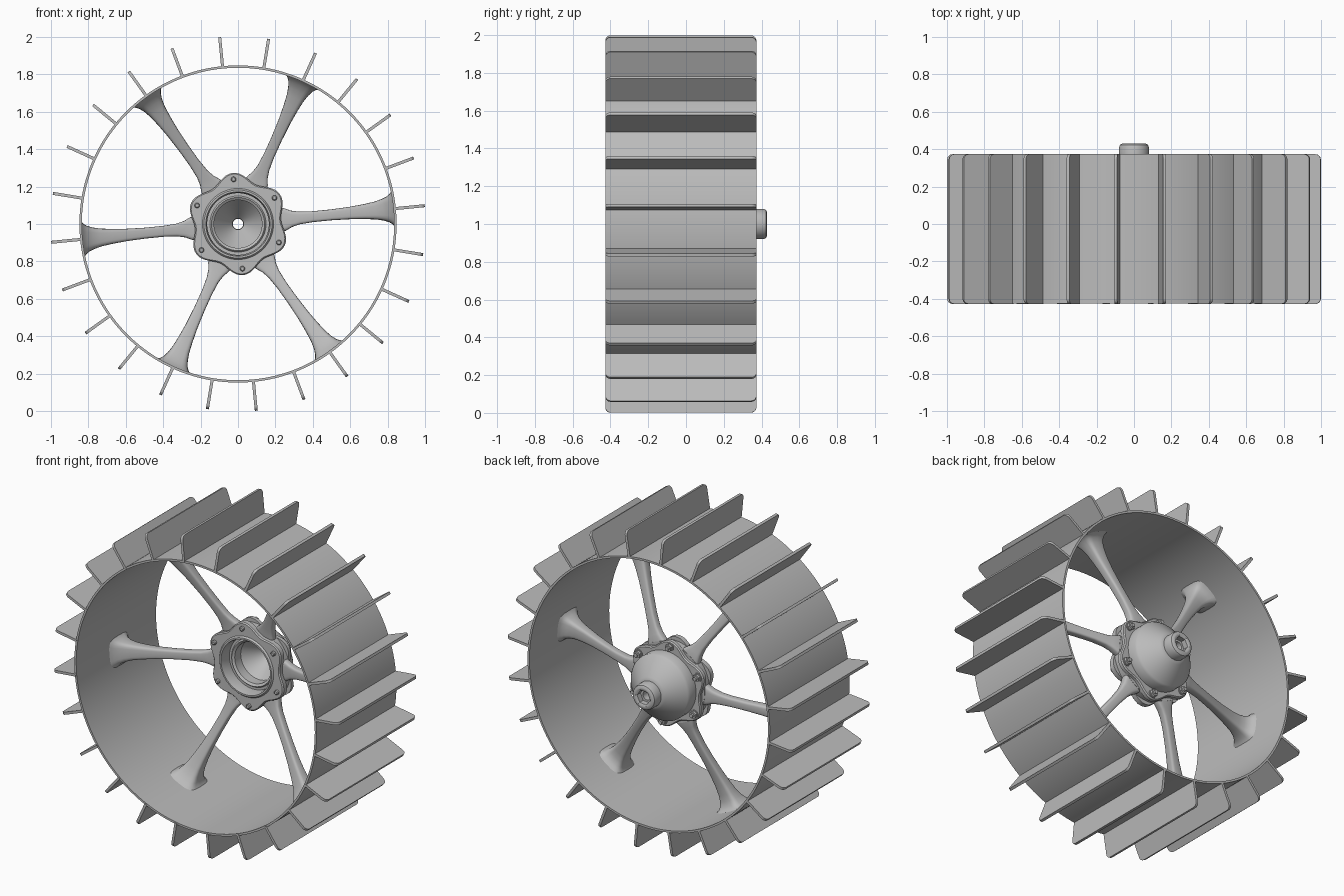
import bpy, bmesh, math
from math import sin, cos, pi, radians

if "Cube" in bpy.data.objects:
    bpy.data.objects.remove(bpy.data.objects["Cube"])

OFF = radians(5.6)          # angular offset of the spokes and fins
mat = bpy.data.materials.new("grey_metal")
mat.diffuse_color = (0.5, 0.5, 0.5, 1)
mat.use_nodes = True
mat.node_tree.nodes["Principled BSDF"].inputs["Base Color"].default_value = mat.diffuse_color


def polar(r, t, y, a):
    """Point at radius r, sideways offset t, depth y, on the ray at angle a."""
    return (r * cos(a) - t * sin(a), y, 1 + r * sin(a) + t * cos(a))


def finish(name, bm, angle=35):
    bmesh.ops.recalc_face_normals(bm, faces=bm.faces)
    me = bpy.data.meshes.new(name)
    bm.to_mesh(me)
    bm.free()
    ob = bpy.data.objects.new(name, me)
    bpy.context.collection.objects.link(ob)
    me.materials.append(mat)
    bpy.ops.object.select_all(action='DESELECT')
    bpy.context.view_layer.objects.active = ob
    ob.select_set(True)
    bpy.ops.object.shade_smooth_by_angle(angle=radians(angle))
    return ob


def skin(bm, rings, closed=False, caps=True):
    """Bridge rings of points; closed joins the last ring to the first."""
    vs = [[bm.verts.new(p) for p in ring] for ring in rings]
    n, m = len(vs), len(vs[0])
    for i in range(n if closed else n - 1):
        a, b = vs[i], vs[(i + 1) % n]
        for j in range(m):
            k = (j + 1) % m
            bm.faces.new((a[j], a[k], b[k], b[j]))
    if caps and not closed:
        bm.faces.new(vs[0])
        bm.faces.new(vs[-1])


def lathe(name, profile, seg=96, shape=None):
    """Closed (radius, depth) profile turned about the axle."""
    bm = bmesh.new()
    rings = []
    for i in range(seg):
        a = OFF + 2 * pi * i / seg
        rings.append([polar(shape(r, a - OFF) if shape else r, 0, y, a) for r, y in profile])
    skin(bm, rings, closed=True)
    return finish(name, bm)


# Rim band
lathe("rim", [(0.835, -0.425), (0.848, -0.425), (0.848, 0.373), (0.835, 0.373)], 144)

# Paddle fins with rounded outer corners
bm = bmesh.new()
y0, y1, tip, cr = -0.427, 0.373, 1.003, 0.028
outline = [(0.842, y0)]
for k in range(6):
    u = k * pi / 10
    outline.append((tip - cr + cr * sin(u), y0 + cr - cr * cos(u)))
for k in range(6):
    u = k * pi / 10
    outline.append((tip - cr + cr * cos(u), y1 - cr + cr * sin(u)))
outline.append((0.842, y1))
for i in range(24):
    a = OFF + i * pi / 12
    skin(bm, [[polar(r, t, y, a) for r, y in outline] for t in (-0.008, 0.008)])
finish("fins", bm)

# Dished spokes, flared at hub and rim: radius, half width, depth, half depth
sections = [(0.20, 0.085, 0.145, 0.028), (0.26, 0.06, 0.14, 0.028), (0.29, 0.044, 0.133, 0.027),
            (0.33, 0.034, 0.124, 0.026), (0.40, 0.029, 0.108, 0.026), (0.50, 0.029, 0.082, 0.027),
            (0.60, 0.033, 0.055, 0.03), (0.68, 0.040, 0.034, 0.035), (0.74, 0.048, 0.02, 0.042),
            (0.78, 0.058, 0.01, 0.052), (0.81, 0.07, 0.003, 0.068), (0.828, 0.083, 0.0, 0.086),
            (0.839, 0.096, 0.0, 0.105)]


def power(v):
    return math.copysign(abs(v) ** 0.5, v)


bm = bmesh.new()
for i in range(6):
    a = OFF + i * pi / 3
    rings = []
    for r, w, y, d in sections:
        ring = []
        for k in range(24):
            u = 2 * pi * k / 24
            t = w * power(cos(u))
            ring.append(polar(math.sqrt(r * r - t * t), t, y + d * power(sin(u)), a))
        rings.append(ring)
    skin(bm, rings)
finish("spokes", bm, 50)


# Hub: lobed flanges, with a lobe at each bolt between the spokes
def lobes(r, a):
    return r if r < 0.22 else r - 0.022 * (1 + cos(6 * a))


lathe("front_flange", [(0.185, 0.085), (0.268, 0.085), (0.275, 0.092), (0.275, 0.122), (0.185, 0.122)],
      shape=lobes)
lathe("spoke_ring", [(0.175, 0.118), (0.25, 0.118), (0.25, 0.17), (0.175, 0.17)])
lathe("back_flange", [(0.19, 0.165), (0.275, 0.165), (0.275, 0.188), (0.268, 0.195), (0.19, 0.195)],
      shape=lobes)

# Hollow hub body: stepped front recess, drum and cone at the back
lathe("hub_body", [(0.165, 0.11), (0.172, 0.075), (0.182, 0.075), (0.19, 0.085), (0.19, 0.18),
                   (0.207, 0.19), (0.207, 0.255), (0.198, 0.268), (0.1, 0.352), (0.08, 0.362),
                   (0.03, 0.362), (0.03, 0.335), (0.128, 0.21), (0.128, 0.15), (0.142, 0.14),
                   (0.15, 0.15), (0.165, 0.15)])


# Axle cap with a hexagonal socket
def hexagon(r, a):
    return 0.04 / cos((a % (pi / 3)) - pi / 6) if abs(r - 0.04) < 1e-6 else r


lathe("axle_cap", [(0.028, 0.35), (0.072, 0.35), (0.08, 0.36), (0.08, 0.41), (0.075, 0.423),
                   (0.062, 0.43), (0.052, 0.43), (0.04, 0.424), (0.04, 0.39), (0.028, 0.39)],
      shape=hexagon)

# Bolts through the flanges: slim round heads in front, hex nuts at the back
bm = bmesh.new()
for i in range(6):
    a = OFF + radians(30) + i * pi / 3
    for seg, spans in ((20, ((0.014, 0.08), (0.014, 0.068), (0.009, 0.064))),
                       (20, ((0.027, 0.19), (0.027, 0.2))),
                       (6, ((0.023, 0.2), (0.023, 0.216))),
                       (16, ((0.012, 0.21), (0.012, 0.228)))):
        rings = []
        for r, y in spans:
            rings.append([polar(0.24 + r * cos(2 * pi * k / seg), r * sin(2 * pi * k / seg), y, a)
                          for k in range(seg)])
        skin(bm, rings)
finish("hub_bolts", bm)
